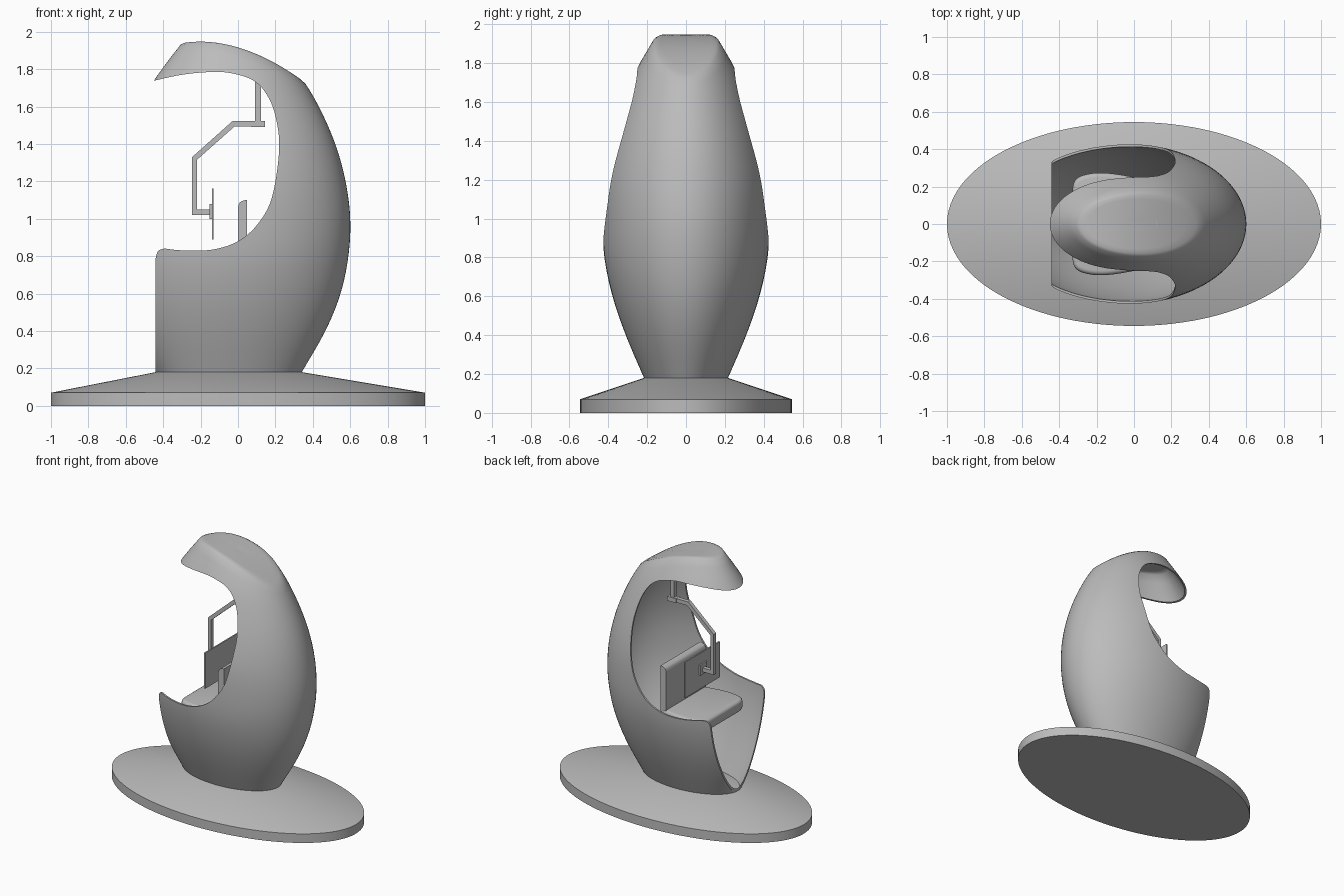
import bpy, bmesh, math
from mathutils import Vector

cube = bpy.data.objects.get("Cube")
if cube:
    bpy.data.objects.remove(cube)

grey = bpy.data.materials.new("plain grey")
grey.use_nodes = True
COLOUR = (0.5, 0.5, 0.5, 1)
grey.diffuse_color = COLOUR
grey.node_tree.nodes["Principled BSDF"].inputs["Base Color"].default_value = COLOUR


def make(name, bm):
    bmesh.ops.recalc_face_normals(bm, faces=bm.faces)
    mesh = bpy.data.meshes.new(name)
    bm.to_mesh(mesh)
    bm.free()
    mesh.materials.append(grey)
    ob = bpy.data.objects.new(name, mesh)
    bpy.context.collection.objects.link(ob)
    return ob


def activate(ob):
    bpy.ops.object.select_all(action='DESELECT')
    ob.select_set(True)
    bpy.context.view_layer.objects.active = ob


def smooth(ob, degrees):
    activate(ob)
    bpy.ops.object.shade_smooth_by_angle(angle=math.radians(degrees))


def skin(bm, rings):
    """Join equal closed rings of points with quads."""
    rows = [[bm.verts.new(p) for p in ring] for ring in rings]
    n = len(rows[0])
    for lo, hi in zip(rows, rows[1:]):
        for i in range(n):
            j = (i + 1) % n
            bm.faces.new((lo[i], lo[j], hi[j], hi[i]))
    return rows


def prism(name, outline, half, axis='y', low=0.0, high=0.0):
    """Extrude an xz outline across y, or an xy outline up z."""
    bm = bmesh.new()
    if axis == 'y':
        ends = [[(x, s * half, z) for x, z in outline] for s in (-1, 1)]
    else:
        ends = [[(x, y, z) for x, y in outline] for z in (low, high)]
    rows = skin(bm, ends)
    for row in rows:
        bm.faces.new(row)
    return make(name, bm)


def box(name, x0, x1, z0, z1, half):
    return prism(name, [(x0, z0), (x1, z0), (x1, z1), (x0, z1)], half)


def bevel(ob, width, segments=4):
    mod = ob.modifiers.new("Bevel", 'BEVEL')
    mod.width, mod.segments = width, segments
    activate(ob)
    bpy.ops.object.modifier_apply(modifier=mod.name)


def catmull(points, t):
    """Point at parameter t on a smooth curve through the points."""
    i = min(int(t), len(points) - 2)
    f = t - i
    p0, p1, p2, p3 = (Vector(points[max(0, min(len(points) - 1, k))])
                      for k in range(i - 1, i + 3))
    return 0.5 * (2 * p1 + (p2 - p0) * f + (2 * p0 - 5 * p1 + 4 * p2 - p3) * f ** 2
                  + (3 * p1 - p0 - 3 * p2 + p3) * f ** 3)


def curve(points, steps=6):
    return [catmull(points, k / steps) for k in range((len(points) - 1) * steps + 1)]


# Base: an oval plinth with a sloping top
SIDES = 96
CX = -0.05


def oval(cx, rx, ry, z):
    return [(cx + rx * math.cos(a), ry * math.sin(a), z)
            for a in (2 * math.pi * i / SIDES for i in range(SIDES))]


bm = bmesh.new()
rows = skin(bm, [oval(0, 1, 0.545, 0), oval(0, 1, 0.545, 0.07), oval(CX, 0.39, 0.216, 0.18)])
bm.faces.new(rows[0])
bm.faces.new(rows[-1])
smooth(make("base", bm), 20)

# Shell: hollow oval loft (height, half length, half width) under an arched top
SECTIONS = [(0.175, 0.388, 0.214), (0.4, 0.517, 0.31), (0.6, 0.598, 0.378), (0.8, 0.64, 0.42),
            (1.0, 0.65, 0.43), (1.2, 0.625, 0.42), (1.4, 0.57, 0.38), (1.6, 0.482, 0.32),
            (1.76, 0.385, 0.258), (1.94, 0.25, 0.155), (2.02, 0.18, 0.11)]


def arch(x):
    return 1.947 - 0.205 * (abs(x + 0.2) / 0.54) ** 1.9


def column(angle, wall):
    """Points from the foot of the wall to near the middle of the top."""
    c, s = math.cos(angle), math.sin(angle)
    lo, hi = 0.0, len(SECTIONS) - 1.0
    for _ in range(30):
        mid = (lo + hi) / 2
        z, a, _b = catmull(SECTIONS, mid)
        if z < arch(CX + (a - wall) * c) - wall:
            lo = mid
        else:
            hi = mid
    points = []
    for k in range(31):
        z, a, b = catmull(SECTIONS, (lo - 0.06) * k / 30)
        points.append((CX + (a - wall) * c, (b - wall) * s, z))
    z, a, b = catmull(SECTIONS, lo)
    for f in (0.94, 0.8, 0.6, 0.4, 0.2):
        x = CX + f * (a - wall) * c
        points.append((x, f * (b - wall) * s, arch(x) - wall))
    return points


bm = bmesh.new()
feet = []
for wall in (0, 0.013):
    columns = [column(2 * math.pi * i / SIDES, wall) for i in range(SIDES)]
    rows = skin(bm, list(zip(*columns)))
    tip = bm.verts.new((CX, 0, arch(CX) - wall))
    for i in range(SIDES):
        bm.faces.new((rows[-1][i], rows[-1][(i + 1) % SIDES], tip))
    feet.append(rows[0])
for i in range(SIDES):
    j = (i + 1) % SIDES
    bm.faces.new((feet[0][i], feet[0][j], feet[1][j], feet[1][i]))
shell = make("shell", bm)

# Opening: a sweeping hole cut right across the shell
sweep = curve([(-0.44, 0.79), (-0.428, 0.826), (-0.395, 0.84), (-0.34, 0.834), (-0.24, 0.829),
               (-0.12, 0.838), (0, 0.88), (0.1, 0.965), (0.18, 1.11), (0.22, 1.37),
               (0.2, 1.55), (0.15, 1.67), (0.08, 1.74), (-0.02, 1.775), (-0.13, 1.785),
               (-0.3, 1.77), (-0.47, 1.733)])
cutter = prism("opening_cutter", [(-0.44, 0.1)] + [tuple(p) for p in sweep]
               + [(-0.9, 1.63), (-0.9, 0.1)], 0.8)
cutter.hide_render = True
cut = shell.modifiers.new("Opening", 'BOOLEAN')
cut.operation, cut.solver, cut.object = 'DIFFERENCE', 'EXACT', cutter
activate(shell)
bpy.ops.object.modifier_apply(modifier=cut.name)
bpy.data.objects.remove(cutter)
smooth(shell, 40)

# Seat: a cushion with bowed sides and a backrest
side = curve([(-0.33, 0.17), (-0.32, 0.225), (-0.28, 0.258), (-0.19, 0.274),
              (-0.08, 0.265), (0.05, 0.24)], 4)
plan = [(x, y) for x, y in side] + [(x, -y) for x, y in reversed(side)]
seat = prism("seat", plan, 0, 'z', 0.68, 0.77)
bevel(seat, 0.03)
smooth(seat, 40)

back = curve([(0, 1.06), (0.008, 1.085), (0.03, 1.098), (0.048, 1.1)], 3)
backrest = prism("backrest", [(0.048, 0.7), (0, 0.7)] + [tuple(p) for p in back], 0.24)
smooth(backrest, 40)

# Screen on a cranked arm hanging from the hood
box("screen", -0.14, -0.13, 0.89, 1.163, 0.21)
box("screen_mount", -0.152, -0.139, 1.0, 1.08, 0.04)
prism("screen_arm", [(-0.15, 1.02), (-0.245, 1.02), (-0.245, 1.33), (-0.03, 1.522), (0.08, 1.522),
                     (0.08, 1.492), (-0.02, 1.492), (-0.22, 1.315), (-0.22, 1.05), (-0.15, 1.05)],
      0.015)
box("arm_pivot", 0.07, 0.145, 1.49, 1.523, 0.022)
box("hanger_rod", 0.092, 0.122, 1.52, 1.87, 0.015)
